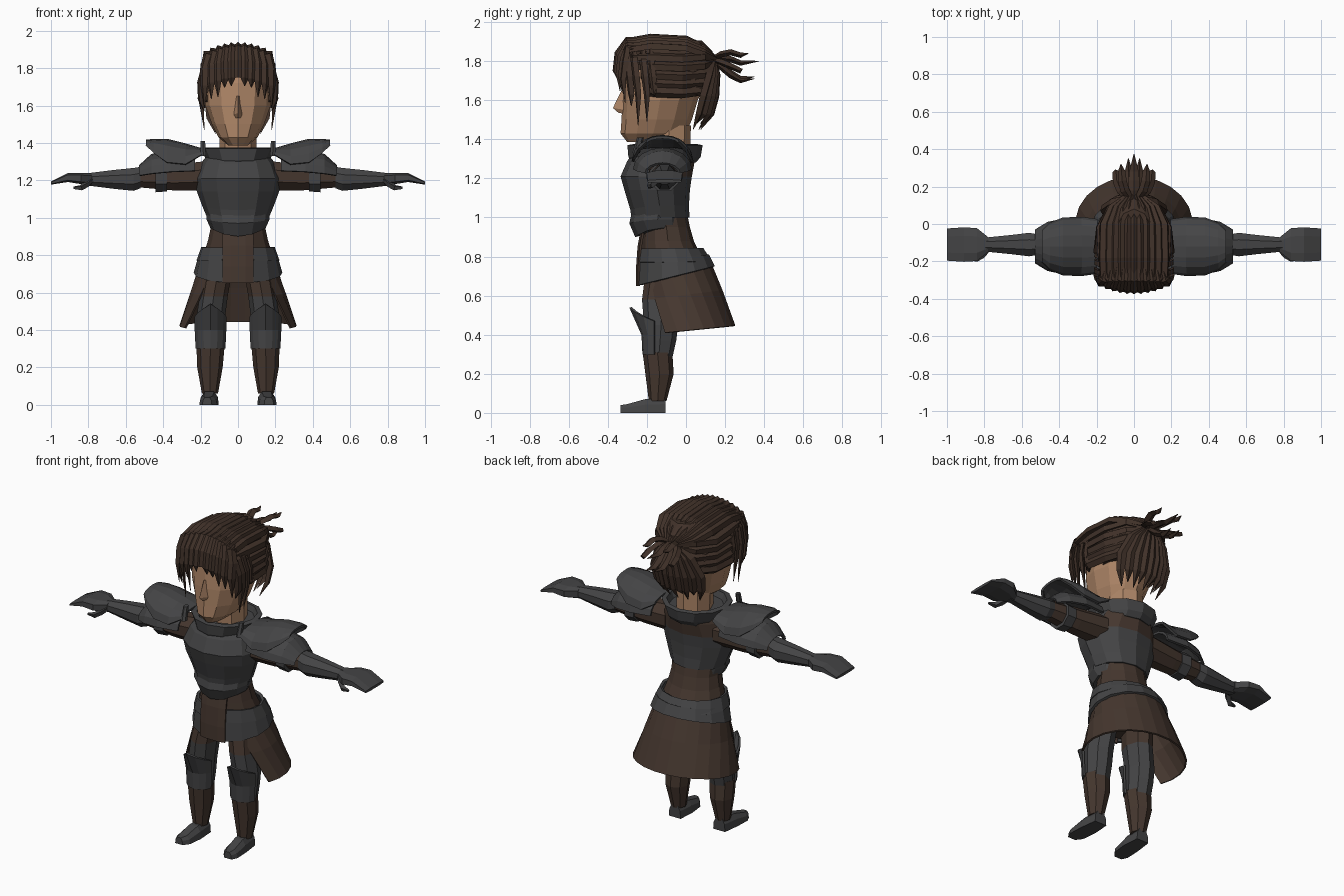
import bpy, bmesh, math
from mathutils import Vector as V

if "Cube" in bpy.data.objects:
    bpy.data.objects.remove(bpy.data.objects["Cube"])

def material(name, rgb):
    m = bpy.data.materials.new(name)
    m.diffuse_color = (*rgb, 1)
    m.use_nodes = True
    m.node_tree.nodes["Principled BSDF"].inputs["Base Color"].default_value = m.diffuse_color
    return m

STEEL = material("dark steel", (0.058, 0.058, 0.060))
CLOTH = material("brown leather", (0.060, 0.038, 0.028))
HAIR = material("dark brown hair", (0.052, 0.031, 0.022))
SKIN = material("skin", (0.42, 0.235, 0.135))

def build(name, strands, mat, closed=True, mirror=False, thick=0, second=None, rule=None):
    """Skin one or more lists of rings into a flat shaded object."""
    bm = bmesh.new()
    for rings in strands:
        rows = [[bm.verts.new(p) for p in r] for r in rings]
        n = len(rows[0])
        for a, b in zip(rows, rows[1:]):
            for i in range(n if closed else n - 1):
                j = (i + 1) % n
                bm.faces.new((a[i], a[j], b[j], b[i]))
        if closed:
            bm.faces.new(rows[0][::-1])
            bm.faces.new(rows[-1])
    bmesh.ops.recalc_face_normals(bm, faces=bm.faces[:])
    me = bpy.data.meshes.new(name)
    me.materials.append(mat)
    if second:
        me.materials.append(second)
        for f in bm.faces:
            f.material_index = int(rule(f.calc_center_median()))
    bm.to_mesh(me)
    bm.free()
    ob = bpy.data.objects.new(name, me)
    bpy.context.collection.objects.link(ob)
    if thick:
        s = ob.modifiers.new("thickness", "SOLIDIFY")
        s.thickness, s.offset = thick, 0
    if mirror:
        ob.modifiers.new("mirror", "MIRROR")
    return ob

def ring(z, w, yf, yb, cx=0, n=12, dip=0, slope=0, start=None):
    """Horizontal oval; dip lowers the front point, start leaves a front gap (degrees)."""
    pts, yc, d = [], (yf + yb) / 2, (yb - yf) / 2
    for i in range(n):
        if start is None:
            t = 2 * math.pi * i / n
        else:
            a = math.radians(start)
            t = a + (2 * math.pi - 2 * a) * i / (n - 1)
        y = -d * math.cos(t)
        pts.append(V((cx + w * math.sin(t), yc + y,
                      z + slope * y - dip * max(0, math.cos(t)) ** 2)))
    return pts

def xring(x, cy, cz, ry, rz, n=8):
    """Oval across the arm."""
    return [V((x, cy + ry * math.cos(2 * math.pi * (i + .5) / n),
               cz + rz * math.sin(2 * math.pi * (i + .5) / n))) for i in range(n)]

def xarc(x, cz, ry, rz, n=9):
    """Half oval over the shoulder."""
    return [V((x, -.12 - ry * math.cos(math.pi * i / (n - 1)),
               cz + rz * math.sin(math.pi * i / (n - 1)))) for i in range(n)]

def lock(path, w, th=.014, centre=(0, -.08, 1.68), prof=(.6, 1, 1, .85, .08)):
    """Tapered hair strand with a diamond section."""
    path, rings = [V(p) for p in path], []
    for i, p in enumerate(path):
        t = (path[min(i + 1, len(path) - 1)] - path[max(i - 1, 0)]).normalized()
        side = t.cross(p - V(centre)).normalized()
        out = side.cross(t).normalized()
        k = prof[round(i * (len(prof) - 1) / (len(path) - 1))]
        rings.append([p + side * w * k, p + out * th * k, p - side * w * k, p - out * th * k])
    return rings

# head, neck and nose
build("head", [[ring(1.385, .05, -.30, -.12), ring(1.43, .105, -.335, 0), ring(1.50, .14, -.33, .03),
                ring(1.60, .175, -.325, .06), ring(1.72, .185, -.315, .12),
                ring(1.84, .16, -.28, .11), ring(1.89, .09, -.2, .04)]], SKIN)
build("neck", [[ring(1.27, .10, -.19, .02, n=8), ring(1.47, .10, -.2, .025, n=8)]], SKIN)
build("nose", [[[V((-.012, -.31, 1.65)), V((0, -.33, 1.65)), V((.012, -.31, 1.65))],
                [V((-.027, -.31, 1.55)), V((0, -.374, 1.56)), V((.027, -.31, 1.55))],
                [V((-.02, -.31, 1.53)), V((0, -.345, 1.535)), V((.02, -.31, 1.53))]]], SKIN)

# hair: cap, combed top, fringe, temples, nape, tail
build("hair_cap", [[ring(1.62, .18, -.17, .13, slope=.1), ring(1.75, .188, -.29, .15),
                    ring(1.85, .165, -.31, .135), ring(1.905, .11, -.28, .08)]], HAIR)
top, fringe, sides, nape, tail = [], [], [], [], []
for k in range(-5, 6):
    x = k * .033
    drop = 1.6 * x * x
    top.append(lock([(x, -.30, 1.90 - drop), (x * 1.03, -.18, 1.92 - drop), (x, 0, 1.91 - drop),
                     (x * .75, .09, 1.87 - drop * .8), (x * .25, .155, 1.81)], .024, .02,
                    prof=(.9, 1, 1, .9, .5)))
    back = 1.5 * x * x
    end = 1.755 - .9 * abs(x) - (.02 if k % 2 else 0)
    fringe.append(lock([(x * .85, -.20, 1.915 - drop), (x * 1.0, -.30, 1.91 - drop),
                        (x * 1.1, -.35 + back, 1.84 - drop), (x * 1.1, -.362 + back, 1.75 - drop),
                        (x * 1.08, -.352 + back, end)], .027, .016))
for s in (-1, 1):
    for y, zend, w in ((-.29, 1.57, .026), (-.255, 1.47, .024), (-.21, 1.49, .022), (-.17, 1.62, .02)):
        sides.append(lock([(s * .13, y - .01, 1.86), (s * .18, y - .01, 1.80), (s * .2, y, 1.72),
                           (s * .198, y + .01, 1.63), (s * .18, y + .01, zend)], w))
    for i in range(5):
        z = 1.82 - i * .045
        sides.append(lock([(s * .165, -.27 + i * .02, z), (s * (.18 + .005 * i), -.15, z),
                           (s * .185, -.02, z - .005), (s * .13, .09, z + .005), (s * .02, .15, 1.80)],
                          .026, .018, prof=(.8, 1, 1, .9, .5)))
for k in range(-4, 5):
    back = .004 * k * k
    nape.append(lock([(k * .008, .145, 1.81), (k * .028, .158 - back * .6, 1.73),
                      (k * .04, .152 - back, 1.62), (k * .038, .13 - back, 1.53),
                      (k * .03, .075 - back * .6, 1.45 + (k % 2) * .03)], .027, .018))
for x, y, z, w in ((0, .374, 1.80, .03), (.07, .32, 1.84, .024), (-.07, .32, 1.84, .024),
                   (.1, .29, 1.76, .024), (-.1, .29, 1.76, .024), (.03, .35, 1.71, .025),
                   (-.03, .35, 1.72, .025)):
    tail.append(lock([(x * .2, .13, 1.81), (x * .7, .18, 1.81 + (z - 1.79) * .5),
                      (x * .9, .23, 1.80 + (z - 1.79) * .9), (x * .95, .28, z - .01), (x, y, z)],
                     w, .016, centre=(0, .2, 0)))
for n, strands in (("hair_top", top), ("hair_fringe", fringe), ("hair_side_locks", sides),
                   ("hair_nape", nape), ("hair_tail", tail)):
    build(n, strands, HAIR)

# torso: undersuit, breastplate with leather upper back, belly plate, collar
build("undersuit", [[ring(.66, .17, -.22, .06), ring(.80, .185, -.23, .08), ring(.88, .16, -.225, .04),
                     ring(.95, .145, -.22, .02), ring(1.05, .15, -.24, .0)]], CLOTH)
build("breastplate", [[ring(1.00, .165, -.275, .018, dip=.03), ring(1.06, .19, -.285, .015, dip=.02),
                       ring(1.14, .22, -.315, .02), ring(1.21, .23, -.335, .03),
                       ring(1.29, .20, -.30, .045), ring(1.34, .16, -.26, .05)]],
      STEEL, second=CLOTH, rule=lambda c: c.z > 1.2 and c.y > -.07 and c.z < 1.335)
build("belly_plate", [[ring(.945, .148, -.26, .0, dip=.045), ring(.99, .168, -.29, .0, dip=.02),
                       ring(1.06, .17, -.27, .0)]], STEEL)
build("collar", [[ring(1.28, .165, -.28, .05), ring(1.31, .17, -.295, .075), ring(1.37, .20, -.30, .085),
                  ring(1.375, .17, -.27, .06), ring(1.31, .14, -.24, .04)]], STEEL)
build("collar_buckle", [[ring(1.33, .016, -.275, -.235, cx=.185, n=6),
                         ring(1.41, .014, -.25, -.215, cx=.188, n=6)]], STEEL, mirror=True)

# hips: belt plates, tabard, skirt
build("belt_upper_plate", [[ring(.84, .19, -.235, .085, n=14, start=24),
                            ring(.77, .215, -.245, .13, n=14, start=22)]], STEEL, closed=False, thick=.016)
build("belt_lower_plate", [[ring(.79, .205, -.24, .115, n=14, slope=.1, start=22),
                            ring(.70, .23, -.245, .145, n=14, slope=.25, start=20)]],
      STEEL, closed=False, thick=.016)
build("tabard", [[[V((x, y - .01 * (abs(x) < .05), z)) for x in (-.082, -.04, .04, .082)]
                  for z, y in ((.93, -.218), (.85, -.232), (.74, -.24), (.65, -.24))]],
      CLOTH, closed=False, thick=.012)
build("skirt", [[ring(.77, .195, -.225, .115, n=16, slope=.15, start=38),
                 ring(.60, .25, -.24, .185, n=16, slope=.12, start=52),
                 ring(.42, .31, -.25, .25, n=16, slope=.1, start=65)]], CLOTH, closed=False, thick=.01)

# legs: thigh, knee guard, greave, boot
build("thigh", [[ring(.78, .075, -.2, .02, cx=.095, n=8), ring(.58, .075, -.225, -.03, cx=.13, n=8),
                 ring(.45, .077, -.215, -.04, cx=.148, n=8), ring(.37, .074, -.215, -.05, cx=.148, n=8),
                 ring(.28, .068, -.21, -.07, cx=.147, n=8)]], STEEL, mirror=True,
      second=CLOTH, rule=lambda c: c.z > .6)
knee = []
for z, r, flare, peak in ((.30, .077, 0, 0), (.40, .082, 0, 0), (.47, .084, .06, .07)):
    row = []
    for i in range(7):
        t = math.radians(-75 + 25 * i)
        c = max(0, 1 - abs(i - 3) / 3)
        row.append(V((.147 + r * math.sin(t), -.14 - r * math.cos(t) - flare * c, z + peak * c)))
    knee.append(row)
build("knee_guard", [knee], STEEL, closed=False, mirror=True, thick=.012)
build("shin", [[ring(.31, .075, -.222, -.07, cx=.147, n=8), ring(.20, .068, -.208, -.063, cx=.15, n=8),
                ring(.06, .043, -.19, -.1, cx=.15, n=8)]], CLOTH, mirror=True)
build("boot", [[[V((cx - w, y, 0)), V((cx + w, y, 0)), V((cx + w * .9, y, h * .6)),
                 V((cx + w * .5, y, h)), V((cx - w * .5, y, h)), V((cx - w * .9, y, h * .6))]
                for y, w, h, cx in ((-.335, .025, .04, .165), (-.30, .047, .045, .16),
                                    (-.21, .05, .07, .153), (-.105, .04, .075, .15))]], STEEL, mirror=True)

# arms: sleeve, band, vambrace, gauntlet, thumb
build("sleeve", [[xring(.16, -.11, 1.225, .09, .085), xring(.34, -.11, 1.215, .075, .075),
                  xring(.55, -.11, 1.215, .055, .055)]], CLOTH, mirror=True)
build("arm_band", [[xring(.38, -.11, 1.21, .078, .075), xring(.44, -.11, 1.21, .082, .08)]],
      STEEL, mirror=True)
build("vambrace", [[xring(.52, -.11, 1.215, .06, .062), xring(.56, -.11, 1.205, .068, .066),
                    xring(.66, -.11, 1.205, .055, .055), xring(.80, -.11, 1.205, .04, .036)]],
      STEEL, mirror=True)
build("gauntlet", [[[V((x, -.11 + sy * r, z + sz * h)) for sy, sz in
                     ((-1, -.6), (-.5, -1), (.5, -1), (1, -.6), (1, .6), (.5, 1), (-.5, 1), (-1, .6))]
                    for x, r, z, h in ((.78, .04, 1.205, .032), (.84, .088, 1.21, .03),
                                       (.91, .092, 1.215, .024), (1.0, .086, 1.185, .008))]],
      STEEL, mirror=True)
build("thumb", [lock([(.79, -.14, 1.20), (.81, -.165, 1.18), (.84, -.185, 1.16), (.88, -.19, 1.16)],
                     .02, .018, centre=(.8, -.1, 1.3), prof=(1, 1, .9, .4))], STEEL, mirror=True)

# shoulder armour: lower dome and flared upper plate
build("lower_pauldron", [[xarc(.23, 1.25, .13, .09), xarc(.36, 1.245, .145, .105),
                          xarc(.46, 1.235, .125, .10), xarc(.525, 1.225, .085, .05)]],
      STEEL, closed=False, mirror=True, thick=.014)
build("upper_pauldron", [[xarc(.195, 1.335, .14, .03), xarc(.28, 1.285, .152, .105),
                          xarc(.38, 1.295, .148, .12), xarc(.45, 1.345, .12, .07),
                          xarc(.49, 1.385, .08, .025)]],
      STEEL, closed=False, mirror=True, thick=.014)
